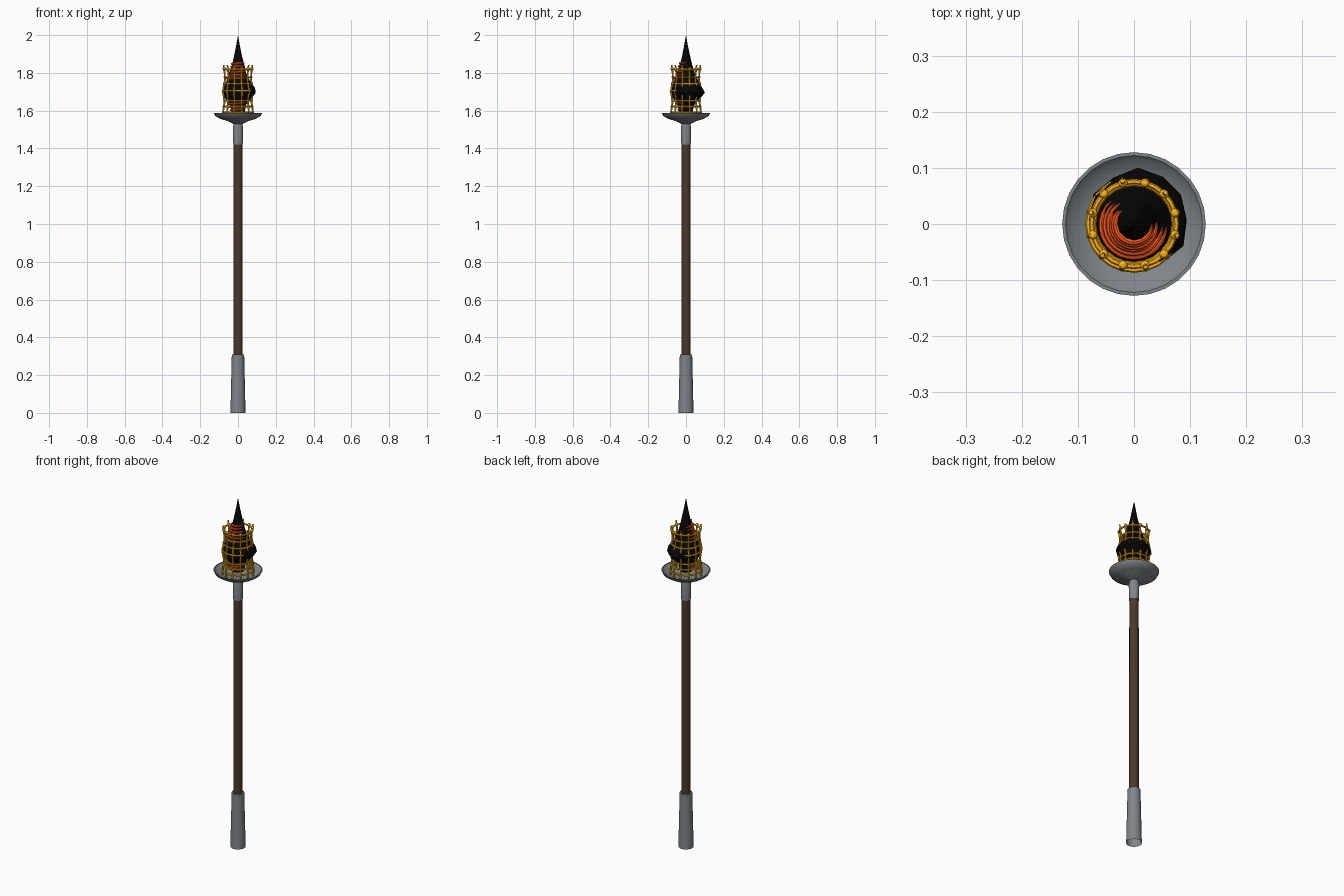
import bpy, bmesh, math, random
from mathutils import Vector

if "Cube" in bpy.data.objects:
    bpy.data.objects.remove(bpy.data.objects["Cube"])

random.seed(4)


def material(name, rgb):
    m = bpy.data.materials.new(name)
    m.diffuse_color = (*rgb, 1)
    m.use_nodes = True
    m.node_tree.nodes["Principled BSDF"].inputs["Base Color"].default_value = m.diffuse_color
    return m


METAL = material("dark_metal", (0.21, 0.235, 0.255))
WOOD = material("dark_wood", (0.07, 0.04, 0.025))
GOLD = material("gold", (1.0, 0.46, 0.01))
BLACK = material("black", (0.002, 0.002, 0.002))
EMBER = material("ember", (1.0, 0.1, 0.01))


def finish(bm, name, mat, smooth=True):
    bmesh.ops.recalc_face_normals(bm, faces=bm.faces)
    me = bpy.data.meshes.new(name)
    bm.to_mesh(me)
    bm.free()
    ob = bpy.data.objects.new(name, me)
    bpy.context.collection.objects.link(ob)
    me.materials.append(mat)
    if smooth:
        bpy.context.view_layer.objects.active = ob
        bpy.ops.object.select_all(action='DESELECT')
        ob.select_set(True)
        bpy.ops.object.shade_smooth_by_angle(angle=math.radians(40))
    return ob


def lathe(name, profile, sides, mat, smooth=True, jitter=0, bulge=None):
    """Revolve (radius, z) pairs; a zero radius closes to a point."""
    bm = bmesh.new()
    rows = []
    for r, z in profile:
        if r == 0:
            rows.append([bm.verts.new((0, 0, z))] * sides)
            continue
        ox, oy = bulge(z) if bulge else (0, 0)
        row = []
        for i in range(sides):
            a = 2 * math.pi * i / sides
            k = r * (1 + random.uniform(-jitter, jitter))
            row.append(bm.verts.new((ox + k * math.cos(a), oy + k * math.sin(a), z)))
        rows.append(row)
    for lo, hi in zip(rows, rows[1:]):
        for i in range(sides):
            j = (i + 1) % sides
            quad = list(dict.fromkeys((lo[i], lo[j], hi[j], hi[i])))
            bm.faces.new(quad)
    return finish(bm, name, mat, smooth)


def add_tube(bm, path, radii, sides=6, closed=False):
    """Sweep a round section along path points."""
    n, rows = len(path), []
    for k, p in enumerate(path):
        nxt = path[(k + 1) % n] if closed else path[min(k + 1, n - 1)]
        prv = path[k - 1] if closed else path[max(k - 1, 0)]
        t = (nxt - prv).normalized()
        out = Vector((p.x, p.y, 0)).normalized()
        u = (out - t * out.dot(t)).normalized()
        v = t.cross(u)
        rows.append([bm.verts.new(p + radii[k] * (u * math.cos(a) + v * math.sin(a)))
                     for a in (2 * math.pi * s / sides for s in range(sides))])
    for k in range(n if closed else n - 1):
        lo, hi = rows[k], rows[(k + 1) % n]
        for s in range(sides):
            q = (s + 1) % sides
            bm.faces.new((lo[s], lo[q], hi[q], hi[s]))
    if not closed:
        bm.faces.new(rows[0])
        bm.faces.new(rows[-1])


def polar(r, a, z):
    return Vector((r * math.cos(a), r * math.sin(a), z))


def lookup(profile, z):
    """Radius of a (radius, z) profile at height z."""
    for (r0, z0), (r1, z1) in zip(profile, profile[1:]):
        if z0 <= z <= z1:
            return r0 + (r1 - r0) * (z - z0) / (z1 - z0)
    return profile[-1][0]


# Foot sleeve (open underneath), shaft and upper socket
lathe("foot_sleeve", [(0.04, 0), (0.033, 0.3), (0.033, 0.31), (0, 0.31)], 24, METAL)
lathe("wooden_shaft", [(0, 0.28), (0.025, 0.28), (0.024, 1.45), (0, 1.45)], 16, WOOD)
lathe("upper_socket", [(0, 1.42), (0.025, 1.42), (0.027, 1.51), (0.023, 1.53),
                       (0.021, 1.55), (0, 1.55)], 24, METAL)

# Dish
lathe("dish", [(0, 1.53), (0.025, 1.53), (0.055, 1.545), (0.095, 1.557), (0.12, 1.572),
               (0.128, 1.587), (0.122, 1.587), (0.115, 1.579), (0.09, 1.566),
               (0.05, 1.556), (0, 1.55)], 28, METAL)

# Basket of upright bars, knobs and hoops
CAGE = [(0.083, 1.552), (0.081, 1.60), (0.074, 1.645), (0.077, 1.67), (0.083, 1.70),
        (0.077, 1.735), (0.071, 1.765), (0.073, 1.80), (0.08, 1.845)]
BARS = 12
bm = bmesh.new()
for i in range(BARS):
    a = 2 * math.pi * (i + 0.5) / BARS
    top = 1.842 if i % 2 else 1.83
    pts = CAGE[:-1] + [(lookup(CAGE, top), top)]
    add_tube(bm, [polar(r, a, z) for r, z in pts],
             [0.005] * (len(pts) - 1) + [0.004])
finish(bm, "basket_bars", GOLD)

bm = bmesh.new()
for i in range(BARS):
    a = 2 * math.pi * (i + 0.5) / BARS
    r = lookup(CAGE, 1.818)
    ball = bmesh.ops.create_uvsphere(bm, u_segments=8, v_segments=6, radius=0.0085)
    bmesh.ops.translate(bm, verts=ball["verts"], vec=polar(r, a, 1.822))
finish(bm, "basket_knobs", GOLD)

bm = bmesh.new()
for z in (1.592, 1.622, 1.652, 1.705, 1.742, 1.778, 1.818):
    r = lookup(CAGE, z)
    add_tube(bm, [polar(r, 2 * math.pi * k / 24, z) for k in range(24)],
             [0.0048] * 24, closed=True)
finish(bm, "basket_hoops", GOLD)


# Black flame body, swelling towards the back right, with its tall spike
def swell(z):
    f = max(0, 1 - abs(z - 1.70) / 0.07)
    return 0.008 * f, 0.008 * f


FLAME = [(0, 1.575), (0.034, 1.585), (0.042, 1.63), (0.068, 1.66), (0.09, 1.695),
         (0.083, 1.72), (0.062, 1.76), (0.044, 1.80), (0.033, 1.84), (0.021, 1.89),
         (0.009, 1.95), (0, 2.0)]
lathe("flame_body", FLAME, 12, BLACK, smooth=False, jitter=0.04, bulge=swell)

# Glowing streaks curling round the front of the flame, with tapered ends
bm = bmesh.new()
for z in [1.605 + 0.016 * k for k in range(3)] + [1.772 + 0.0155 * k for k in range(6)]:
    start = math.radians(random.uniform(115, 165))
    end = math.radians(random.uniform(340, 375))
    r = lookup(FLAME, z) + 0.0015
    N = 16
    path, radii = [], []
    for k in range(N + 1):
        t = k / N
        path.append(polar(r, start + (end - start) * t, z + 0.008 * (t - 0.5)))
        radii.append(0.0008 + 0.0058 * math.sin(math.pi * t) ** 0.6)
    add_tube(bm, path, radii, 8)
finish(bm, "flame_streaks", EMBER)
